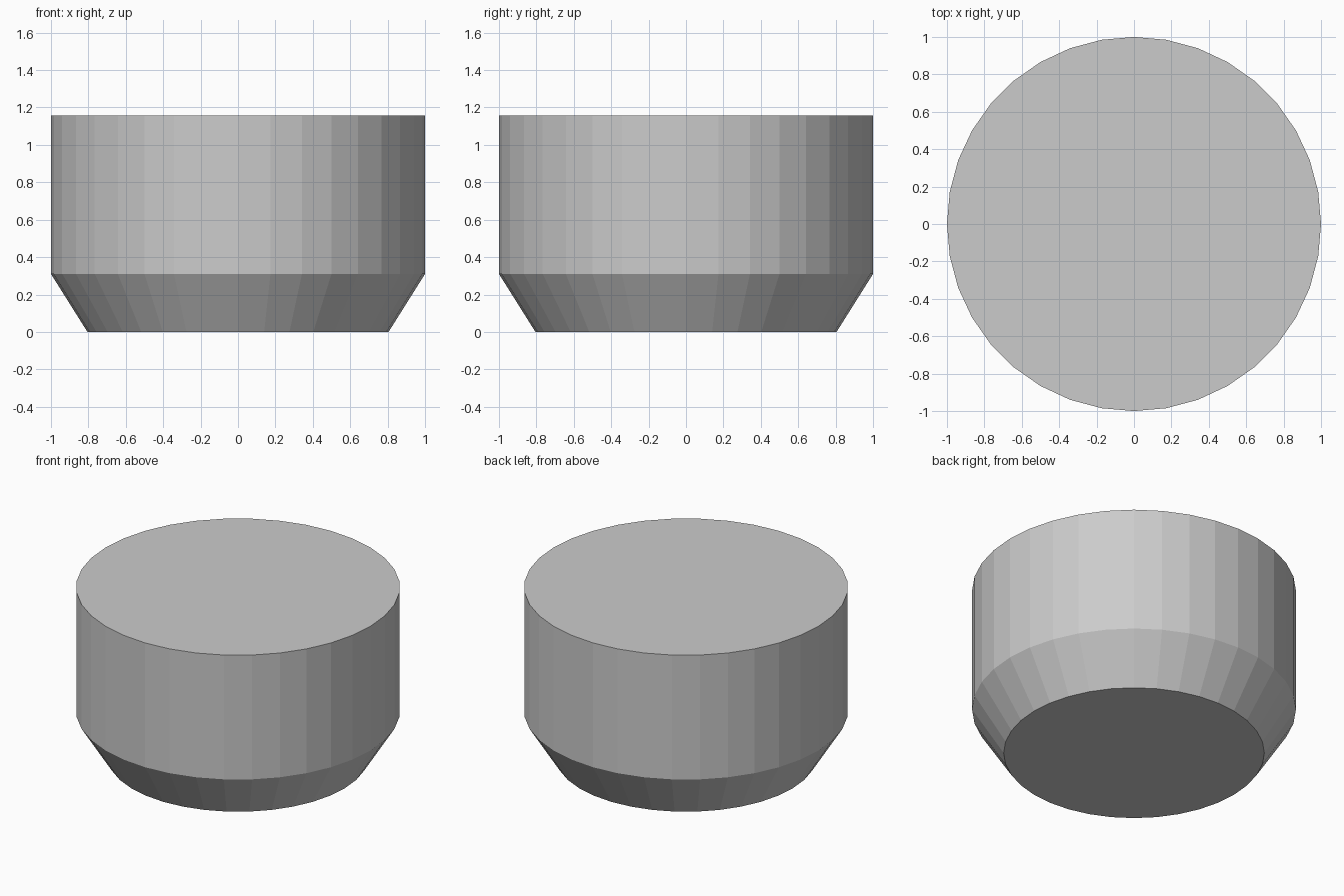
import bpy, bmesh
from math import cos, sin, tau

if "Cube" in bpy.data.objects:
    bpy.data.objects.remove(bpy.data.objects["Cube"])

SIDES = 36
# (radius, height) from the base up: tapered foot, then straight wall
PROFILE = [(0.805, 0.0), (1.0, 0.31), (1.0, 1.157)]

bm = bmesh.new()
rings = [[bm.verts.new((r * cos(tau * i / SIDES), r * sin(tau * i / SIDES), z))
          for i in range(SIDES)] for r, z in PROFILE]

# side walls
for low, high in zip(rings, rings[1:]):
    for i in range(SIDES):
        j = (i + 1) % SIDES
        bm.faces.new((low[i], low[j], high[j], high[i]))

# flat base and top
bm.faces.new(rings[0][::-1])
bm.faces.new(rings[-1])

mesh = bpy.data.meshes.new("tapered_drum")
bm.to_mesh(mesh)
bm.free()
bpy.context.collection.objects.link(bpy.data.objects.new("tapered_drum", mesh))
